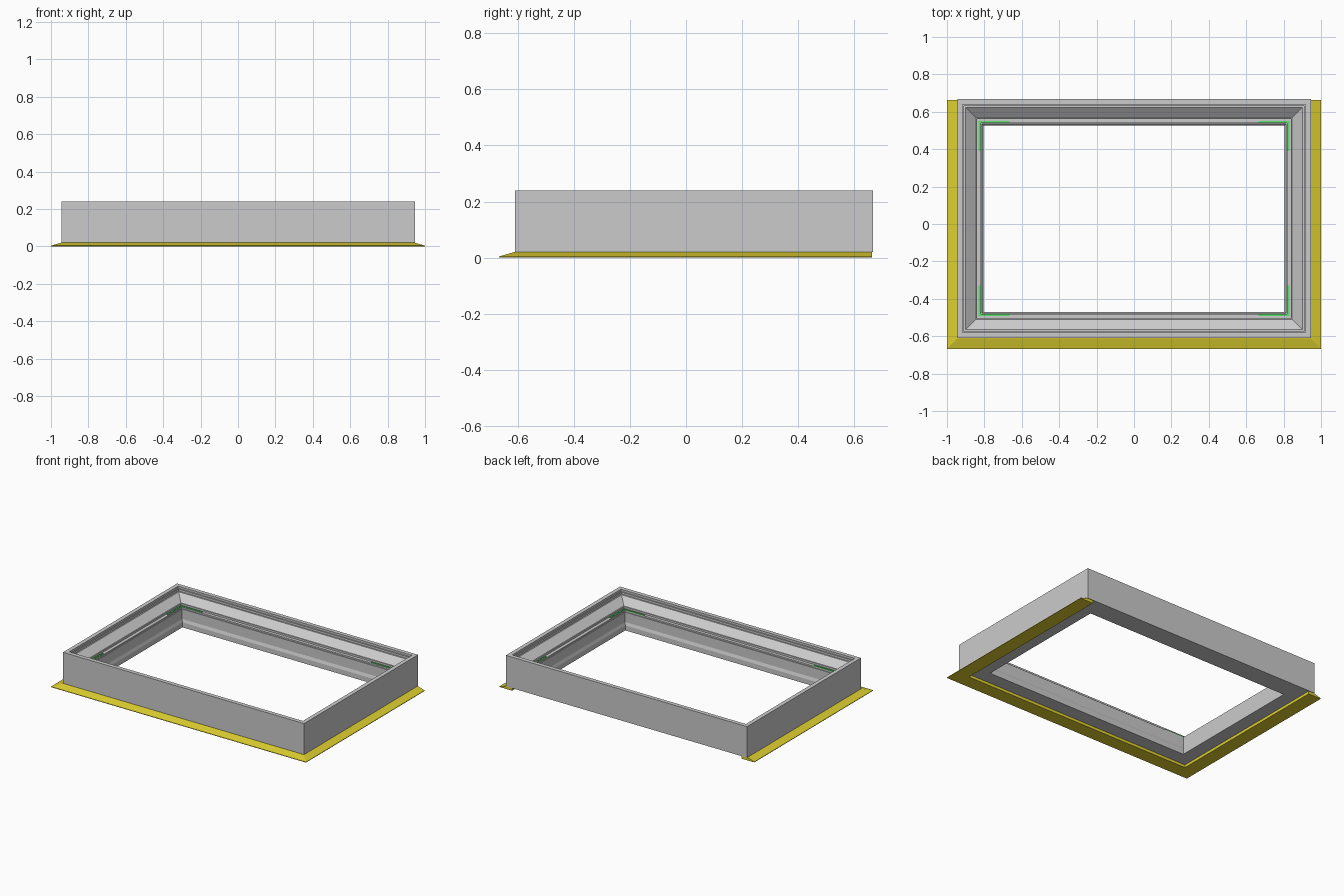
import bpy, bmesh

if "Cube" in bpy.data.objects:
    bpy.data.objects.remove(bpy.data.objects["Cube"])


def paint(obj, color):
    mat = bpy.data.materials.new(obj.name + "_paint")
    mat.diffuse_color = (*color, 1)
    mat.use_nodes = True
    mat.node_tree.nodes["Principled BSDF"].inputs["Base Color"].default_value = mat.diffuse_color
    obj.data.materials.append(mat)


def sweep(name, profile, corner_fn, closed):
    """Mitred sweep: each profile point (inset, z) gives one loop of corners."""
    bm = bmesh.new()
    loops = [[bm.verts.new((x, y, z)) for x, y in corner_fn(d)] for d, z in profile]
    n, m = len(loops), len(loops[0])
    for i in range(n):
        a, b = loops[i], loops[(i + 1) % n]
        for j in range(m if closed else m - 1):
            k = (j + 1) % m
            bm.faces.new((a[j], a[k], b[k], b[j]))
    if not closed:
        bm.faces.new([l[0] for l in loops])
        bm.faces.new([l[-1] for l in loops])
    bmesh.ops.recalc_face_normals(bm, faces=bm.faces)
    mesh = bpy.data.meshes.new(name)
    bm.to_mesh(mesh)
    bm.free()
    obj = bpy.data.objects.new(name, mesh)
    bpy.context.collection.objects.link(obj)
    return obj


def frame_corners(d):
    x, y0, y1 = 0.945 - d, -0.61 + d, 0.667 - d
    return [(-x, y0), (x, y0), (x, y1), (-x, y1)]


def flange_corners(d):
    x, y0, y1 = 1 - d, -0.667 + d, 0.663
    return [(-x, y1), (-x, y0), (x, y0), (x, y1)]


# Moulded frame with stepped inner rim
sweep("frame", [
    (0, 0.02), (0, 0.24), (0.029, 0.24), (0.029, 0.225), (0.036, 0.225),
    (0.036, 0.21), (0.045, 0.21), (0.100, 0.168), (0.106, 0.168),
    (0.106, 0.155), (0.128, 0.155), (0.128, 0.145), (0.133, 0.145),
    (0.133, 0.075), (0.140, 0.055), (0.140, 0.02)], frame_corners, True)

# Sloped yellow flange on three sides
flange = sweep("flange", [(0, 0), (0, 0.004), (0.055, 0.02), (0.1, 0.02), (0.1, 0)],
               flange_corners, False)
paint(flange, (0.72, 0.62, 0.03))

# Green L-shaped corner brackets on the inner ledge
for sx, side in ((-1, "left"), (1, "right")):
    for sy, end in ((-1, "front"), (1, "back")):
        def bracket_corners(d):
            x, y = 0.832 - d, 0.522 - d
            pts = [(0.665, y), (x, y), (x, 0.36)]
            return [(sx * px, 0.03 + sy * py) for px, py in pts]
        bracket = sweep(f"bracket_{end}_{side}",
                        [(0, 0.154), (0, 0.16), (0.01, 0.16), (0.01, 0.154)],
                        bracket_corners, False)
        paint(bracket, (0.1, 0.8, 0.15))
